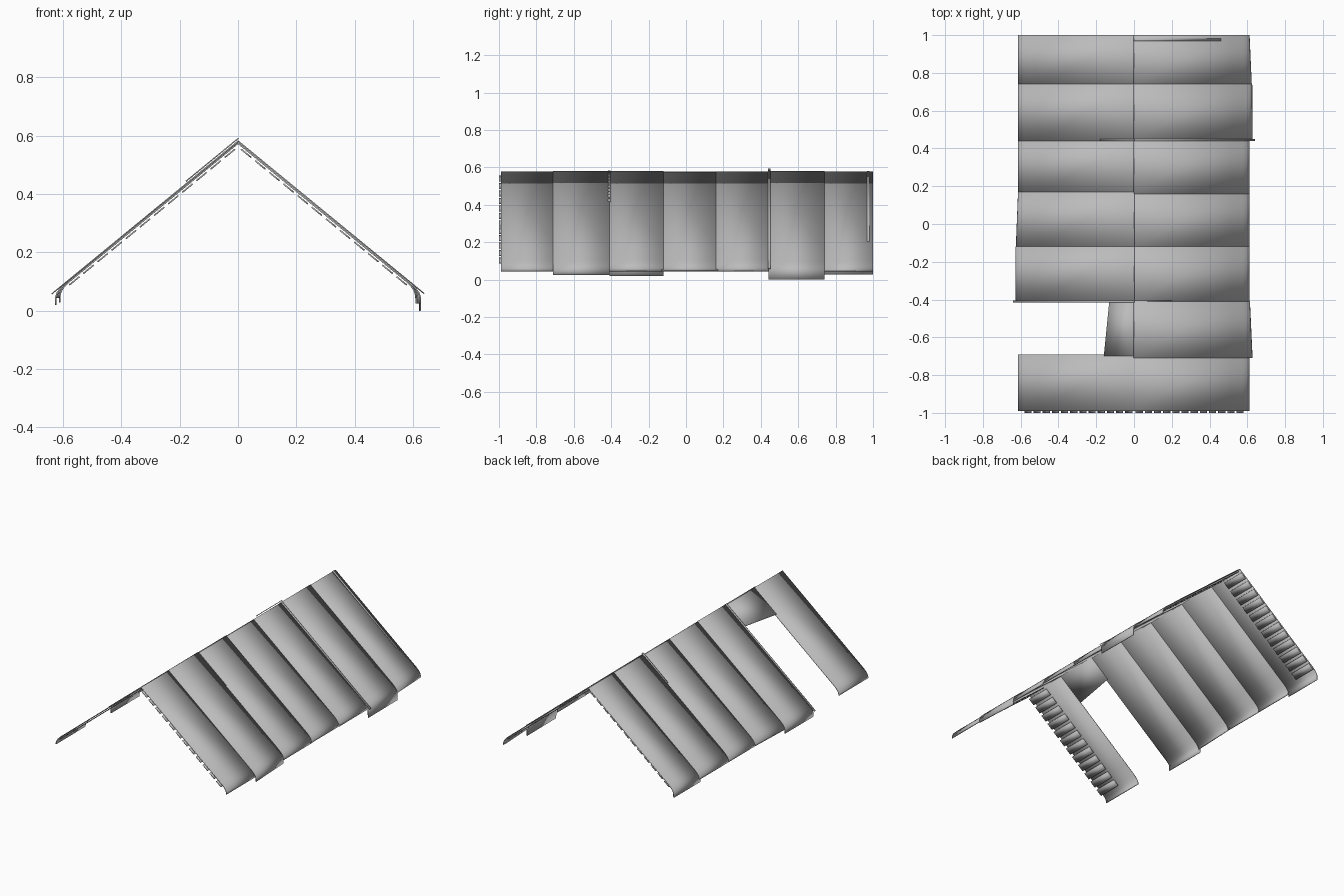
import bpy, bmesh

cube = bpy.data.objects.get("Cube")
if cube:
    bpy.data.objects.remove(cube)

RIDGE, PITCH = 0.578, 0.82

grey = bpy.data.materials.new("plain grey")
grey.use_nodes = True
grey.diffuse_color = (0.5, 0.5, 0.5, 1)
grey.node_tree.nodes["Principled BSDF"].inputs["Base Color"].default_value = (0.5, 0.5, 0.5, 1)


def slope_z(x):
    return RIDGE - PITCH * x


def sheet(name, side, y0, y1, line0, line1, thick=0.005):
    """Thin sheet spanning two (x, z) lines, one at each end in y."""
    bm = bmesh.new()
    rows = [[bm.verts.new((side * x, y, z)) for x, z in line]
            for y, line in ((y0, line0), (y1, line1))]
    for i in range(len(line0) - 1):
        quad = [rows[0][i], rows[0][i + 1], rows[1][i + 1], rows[1][i]]
        bm.faces.new(quad if side > 0 else quad[::-1])
    mesh = bpy.data.meshes.new(name)
    bm.to_mesh(mesh)
    bm.free()
    mesh.materials.append(grey)
    obj = bpy.data.objects.new(name, mesh)
    bpy.context.collection.objects.link(obj)
    mod = obj.modifiers.new("thickness", 'SOLIDIFY')
    mod.thickness, mod.offset = thick, -1
    bpy.ops.object.select_all(action='DESELECT')
    obj.select_set(True)
    bpy.context.view_layer.objects.active = obj
    bpy.ops.object.shade_smooth_by_angle(angle=0.6)
    return obj


def straight(x0, x1, lift):
    return [(x0, slope_z(x0) + lift), (x1, slope_z(x1) + lift)]


def panel_line(eave, bottom, lift):
    """Ridge to rounded eave, ending in a short downturned lip."""
    top = slope_z(eave) + lift
    return straight(0, eave - 0.1, lift) + [
        (eave - 0.035, slope_z(eave - 0.035) + lift),
        (eave - 0.016, top + 0.010),
        (eave - 0.006, top - 0.004),
        (eave - 0.001, top - 0.018),
        (eave, bottom)]


# Roof panels: y start, y end, eave at start, eave at end, lip bottom, lift
left_panels = [
    (-0.99, -0.69, 0.612, 0.612, 0.045, 0.0),
    (-0.71, -0.41, 0.628, 0.614, 0.025, 0.004),
    (-0.42, -0.12, 0.612, 0.612, 0.045, 0.001),
    (-0.13, 0.17, 0.612, 0.612, 0.047, 0.0),
    (0.16, 0.45, 0.612, 0.612, 0.045, 0.001),
    (0.44, 0.74, 0.628, 0.626, 0.0, 0.004),
    (0.73, 1.0, 0.624, 0.612, 0.045, 0.001)]
right_panels = [
    (-0.99, -0.69, 0.615, 0.615, 0.045, 0.0),
    (-0.41, -0.12, 0.628, 0.628, 0.02, 0.004),
    (-0.13, 0.17, 0.626, 0.614, 0.045, 0.001),
    (0.16, 0.45, 0.614, 0.614, 0.045, 0.0),
    (0.44, 0.74, 0.614, 0.614, 0.045, 0.002),
    (0.73, 1.0, 0.614, 0.614, 0.028, 0.0)]
for label, side, panels in (("left", 1, left_panels), ("right", -1, right_panels)):
    for n, (y0, y1, e0, e1, bottom, lift) in enumerate(panels, 1):
        sheet(f"{label}_roof_panel_{n}", side, y0, y1,
              panel_line(e0, bottom, lift), panel_line(e1, bottom, lift))

# Short piece at the ridge above the opening
sheet("opening_ridge_piece", -1, -0.70, -0.40,
      straight(0, 0.16, 0.001), straight(0, 0.13, 0.001))

# Straight seam straps
straps = [("left_back_strap", 1, 0.445, 0.64, 0.007),
          ("left_back_strap_end", -1, 0.445, 0.18, 0.015),
          ("right_front_strap", -1, -0.41, 0.64, 0.006),
          ("right_front_strap_end", 1, -0.41, 0.20, 0.004),
          ("left_end_strap", 1, 0.975, 0.46, 0.004)]
for name, side, y, reach, lift in straps:
    line = straight(0, reach, lift)
    sheet(name, side, y - 0.006, y + 0.006, line, line, 0.004)

# Rows of short boards under both ends
COUNT, STEP = 12, 0.0485
for label, side in (("left", 1), ("right", -1)):
    for end, y0, y1 in (("front", -1.0, -0.84), ("back", 0.84, 1.0)):
        for i in range(COUNT):
            x = 0.012 + i * STEP
            line = straight(x, x + 0.035, -0.012)
            sheet(f"{label}_{end}_underboard_{i + 1}", side, y0, y1, line, line, 0.005)
